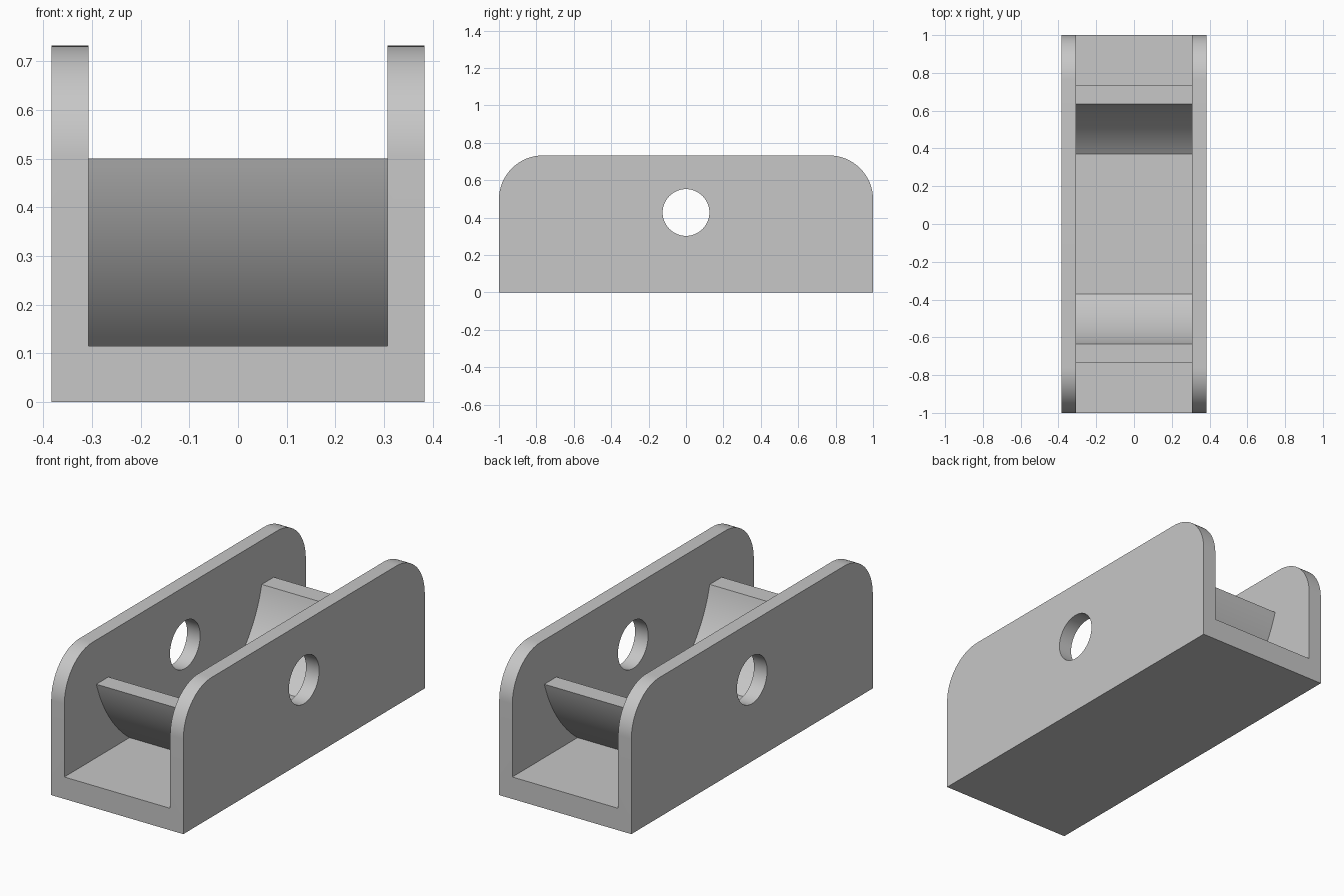
import bpy, bmesh, math
from mathutils import Matrix

if "Cube" in bpy.data.objects:
    bpy.data.objects.remove(bpy.data.objects["Cube"])

HALF_W, HALF_L, HEIGHT = 0.383, 1.0, 0.732
INNER_W, FLOOR, BAR_TOP = 0.307, 0.115, 0.5

grey = bpy.data.materials.new("plain_grey")
grey.use_nodes = True
colour = (0.57, 0.57, 0.57, 1)
grey.diffuse_color = colour
grey.node_tree.nodes["Principled BSDF"].inputs["Base Color"].default_value = colour


def extrude_profile(name, points, half_width):
    """Extrude a closed (y, z) outline along x, centred on x = 0."""
    bm = bmesh.new()
    face = bm.faces.new([bm.verts.new((-half_width, y, z)) for y, z in points])
    new = bmesh.ops.extrude_face_region(bm, geom=[face])["geom"]
    verts = [v for v in new if isinstance(v, bmesh.types.BMVert)]
    bmesh.ops.translate(bm, vec=(2 * half_width, 0, 0), verts=verts)
    bmesh.ops.recalc_face_normals(bm, faces=bm.faces)
    mesh = bpy.data.meshes.new(name)
    bm.to_mesh(mesh)
    bm.free()
    mesh.materials.append(grey)
    obj = bpy.data.objects.new(name, mesh)
    bpy.context.collection.objects.link(obj)
    return obj


def arc(cy, cz, radius, start, end, steps=24):
    angles = [start + (end - start) * i / steps for i in range(steps + 1)]
    return [(cy + radius * math.cos(a), cz + radius * math.sin(a)) for a in angles]


def select_only(obj):
    bpy.ops.object.select_all(action='DESELECT')
    obj.select_set(True)
    bpy.context.view_layer.objects.active = obj


def cut(obj, cutter):
    select_only(obj)
    mod = obj.modifiers.new("cut", 'BOOLEAN')
    mod.operation, mod.solver, mod.object = 'DIFFERENCE', 'EXACT', cutter
    bpy.ops.object.modifier_apply(modifier=mod.name)
    bpy.data.objects.remove(cutter)


def smooth(obj):
    select_only(obj)
    bpy.ops.object.shade_smooth_by_angle(angle=math.radians(30))


# Channel body: rounded side outline, hollowed along its length
R = 0.235
outline = [(-HALF_L, 0), (HALF_L, 0)]
outline += arc(HALF_L - R, HEIGHT - R, R, 0, math.pi / 2)
outline += arc(R - HALF_L, HEIGHT - R, R, math.pi / 2, math.pi)
channel = extrude_profile("channel_body", outline, HALF_W)
trough = [(-1.2, FLOOR), (1.2, FLOOR), (1.2, 1), (-1.2, 1)]
cut(channel, extrude_profile("trough_cutter", trough, INNER_W))

# Pin holes through both side walls
hole = arc(0, 0.427, 0.125, 0, 2 * math.pi, 64)[:-1]
cut(channel, extrude_profile("pin_hole_cutter", hole, 0.6))
smooth(channel)


# Curved cross walls, mirrored front to back
def wall_arc(cz, radius):
    low, high = (math.asin((z - cz) / radius) for z in (FLOOR, BAR_TOP))
    return arc(0, cz, radius, low, high)


section = wall_arc(0.734, 0.771) + wall_arc(0.653, 0.653)[::-1]
for name, side in (("front_cross_wall", -1), ("back_cross_wall", 1)):
    smooth(extrude_profile(name, [(side * y, z) for y, z in section], INNER_W))
